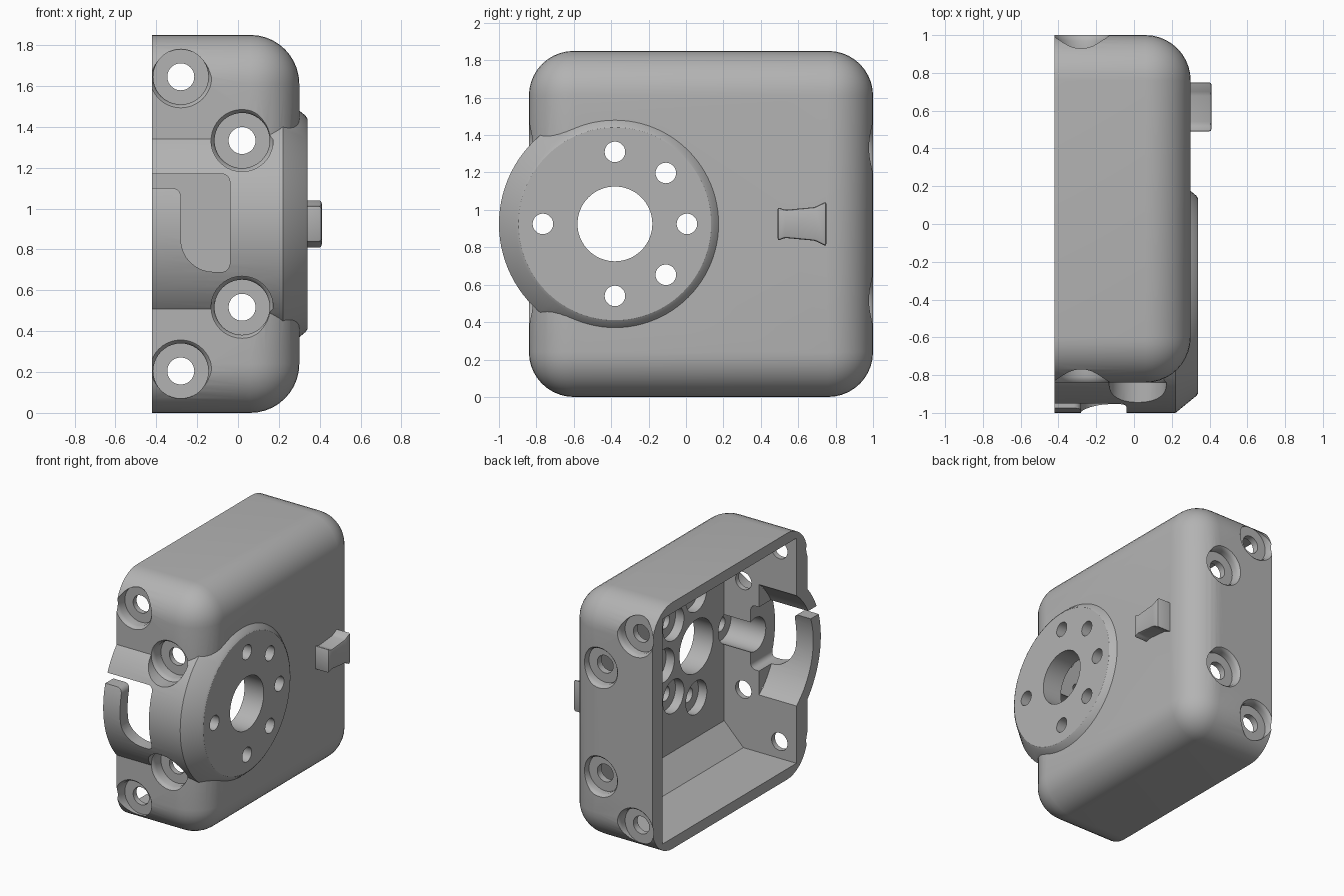
import bpy, bmesh
from math import sin, cos, pi, radians

if "Cube" in bpy.data.objects:
    bpy.data.objects.remove(bpy.data.objects["Cube"], do_unlink=True)

grey = bpy.data.materials.new("plain grey")
grey.use_nodes = True
COLOUR = (0.45, 0.45, 0.45, 1)
grey.diffuse_color = COLOUR
grey.node_tree.nodes["Principled BSDF"].inputs["Base Color"].default_value = COLOUR

MID = 0.925          # mid height
HUB_Y = -0.38        # hub axis
FRONT, BACK = -0.84, 1.0


def finish(bm, name):
    bmesh.ops.recalc_face_normals(bm, faces=bm.faces)
    mesh = bpy.data.meshes.new(name)
    bm.to_mesh(mesh)
    bm.free()
    mesh.materials.append(grey)
    obj = bpy.data.objects.new(name, mesh)
    bpy.context.collection.objects.link(obj)
    return obj


def box(name, lo, hi, radius=0, segments=1, pick=None):
    bm = bmesh.new()
    bmesh.ops.create_cube(bm, size=1)
    for v in bm.verts:
        v.co = [l + (c + 0.5) * (h - l) for l, h, c in zip(lo, hi, v.co)]
    if radius:
        edges = [e for e in bm.edges if pick(*[v.co for v in e.verts])]
        bmesh.ops.bevel(bm, geom=edges, offset=radius, segments=segments,
                        profile=0.5, affect='EDGES', clamp_overlap=True)
    return finish(bm, name)


def turned(name, profile, axis, u, z, n=48):
    """Solid of revolution; profile is (position along axis, radius)."""
    bm = bmesh.new()
    rings = []
    for a, r in profile:
        ring = []
        for i in range(n):
            t = 2 * pi * i / n
            p, q = u + r * cos(t), z + r * sin(t)
            ring.append(bm.verts.new((a, p, q) if axis == 'x' else (p, a, q)))
        rings.append(ring)
    for r0, r1 in zip(rings, rings[1:]):
        for i in range(n):
            j = (i + 1) % n
            bm.faces.new((r0[i], r0[j], r1[j], r1[i]))
    bm.faces.new(rings[0])
    bm.faces.new(rings[-1])
    return finish(bm, name)


def prism(name, outline, axis, a0, a1, bevel=0):
    bm = bmesh.new()
    face = bm.faces.new([bm.verts.new((a0, p, q) if axis == 'x' else (p, a0, q))
                         for p, q in outline])
    out = bmesh.ops.extrude_face_region(bm, geom=[face])
    moved = [g for g in out['geom'] if isinstance(g, bmesh.types.BMVert)]
    shift = (a1 - a0, 0, 0) if axis == 'x' else (0, a1 - a0, 0)
    bmesh.ops.translate(bm, verts=moved, vec=shift)
    if bevel:
        bmesh.ops.bevel(bm, geom=bm.edges[:], offset=bevel, segments=2,
                        profile=0.5, affect='EDGES')
    return finish(bm, name)


def arc(p, q, r, a0, a1, n=8):
    return [(p + r * cos(radians(a0 + (a1 - a0) * i / n)),
             q + r * sin(radians(a0 + (a1 - a0) * i / n))) for i in range(n + 1)]


def combine(target, other, operation='DIFFERENCE'):
    mod = target.modifiers.new("combine", 'BOOLEAN')
    mod.operation, mod.object, mod.solver = operation, other, 'EXACT'
    bpy.context.view_layer.objects.active = target
    bpy.ops.object.modifier_apply(modifier=mod.name)
    bpy.data.objects.remove(other, do_unlink=True)


# Rounded shell, square at its open side
housing = box("housing", (-0.42, FRONT, 0), (0.30, BACK, 1.85), 0.24, 10,
              lambda a, b: a.x > 0 or b.x > 0)

# Round hub and the flared catch on the closed side
combine(housing, turned("hub", [(-0.42, 0.62), (0.22, 0.62), (0.33, 0.53), (0.34, 0.515)],
                        'x', HUB_Y, MID, 96), 'UNION')
half = [(0.49, 0.09), (0.53, 0.075), (0.69, 0.09), (0.75, 0.12)]
outline = [(y, MID - h) for y, h in half] + [(y, MID + h) for y, h in reversed(half)]
combine(housing, prism("catch", outline, 'x', 0.22, 0.41, 0.012), 'UNION')

# Hollow inside with sloped upper and lower edges, and hollow of the front bulge
combine(housing, box("cavity", (-0.6, -0.71, 0.08), (0.18, 0.88, 1.77), 0.16, 1,
                     lambda a, b: a.x > 0 and b.x > 0 and abs(a.z - b.z) < 0.01))
combine(housing, turned("bulge_hollow", [(-0.6, 0.53), (-0.11, 0.53)], 'x', HUB_Y, MID, 96))

# Cable slot that leaves a hook at the open side
slot = ([(-0.6, 1.17)] + arc(-0.08, 1.13, 0.04, 90, 0) + arc(-0.08, 0.73, 0.04, 0, -90)
        + arc(-0.12, 0.85, 0.16, 270, 180) + arc(-0.32, 1.06, 0.04, 0, 90) + [(-0.6, 1.10)])
combine(housing, prism("slot", slot, 'y', -1.2, -0.65))

# Hub bore and ring of screw holes, recessed from inside
combine(housing, turned("bore", [(-0.6, 0.2), (0.5, 0.2)], 'x', HUB_Y, MID, 64))
for angle in (0, 45, 90, 180, 270, 315):
    y = HUB_Y + 0.385 * cos(radians(angle))
    z = MID + 0.385 * sin(radians(angle))
    combine(housing, turned("hub_screw", [(-0.12, 0.125), (0.25, 0.125), (0.25, 0.055),
                                          (0.5, 0.055)], 'x', y, z, 32))

# Counterbored screw holes through front and back walls
for wall, out, depth in ((FRONT, -1, 0.09), (BACK, 1, 0.07)):
    for x, dz in ((-0.28, 0.72), (0.02, 0.408)):
        for side in (-1, 1):
            profile = [(wall - out * 0.2, 0.066), (wall - out * depth, 0.066),
                       (wall - out * depth, 0.135), (wall - out * 0.03, 0.135),
                       (wall - out * 0.01, 0.142), (wall, 0.152), (wall + out * 0.3, 0.152)]
            combine(housing, turned("wall_screw", profile, 'y', x, MID + side * dz, 40))

# Smooth shading with crisp edges
bpy.ops.object.select_all(action='DESELECT')
housing.select_set(True)
bpy.context.view_layer.objects.active = housing
bpy.ops.object.shade_smooth_by_angle(angle=radians(30))
